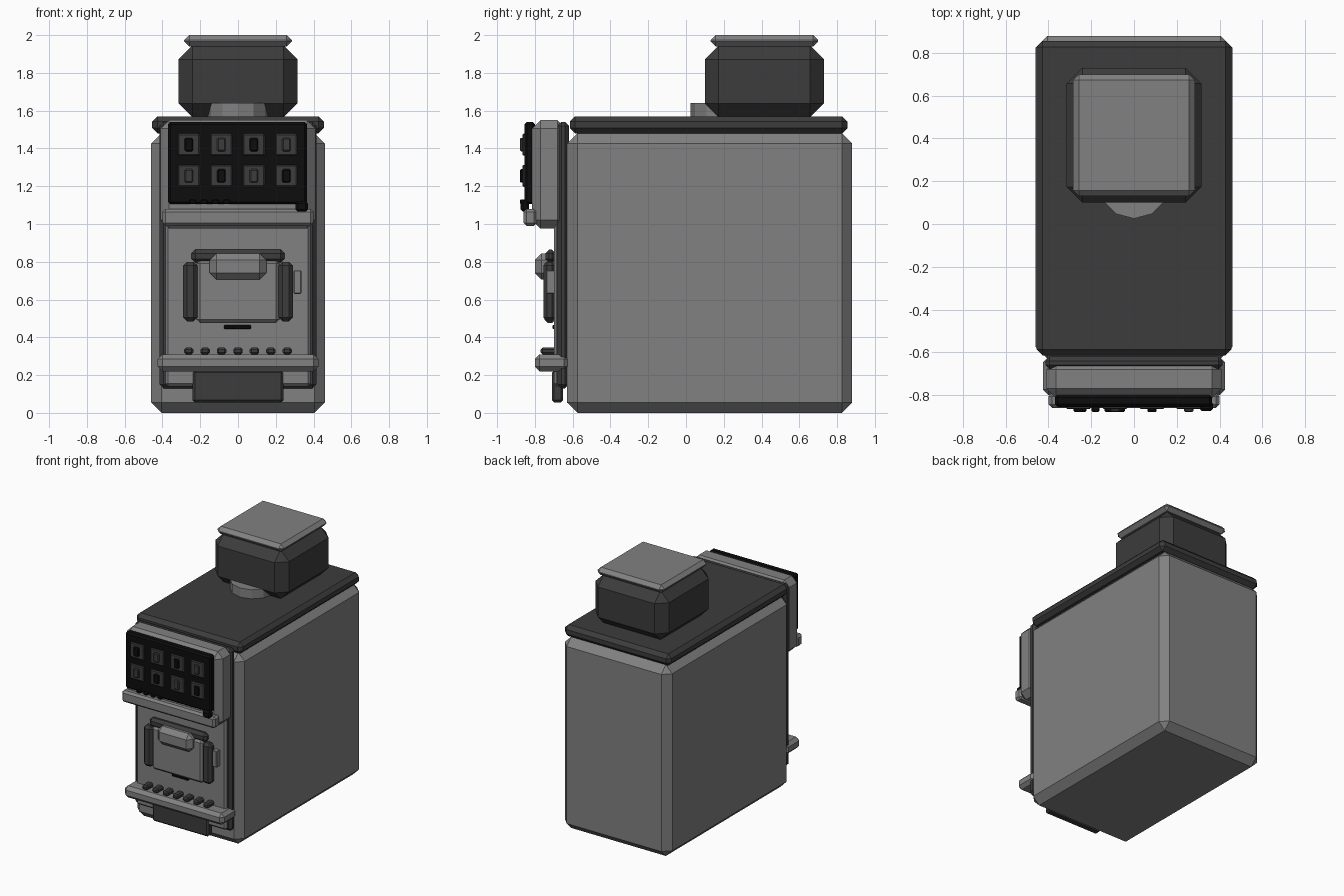
import bpy, bmesh
from mathutils import Vector

if "Cube" in bpy.data.objects:
    bpy.data.objects.remove(bpy.data.objects["Cube"])


def colour(name, v):
    m = bpy.data.materials.new(name)
    m.use_nodes = True
    m.diffuse_color = (v, v, v, 1)
    m.node_tree.nodes["Principled BSDF"].inputs["Base Color"].default_value = (v, v, v, 1)
    return m


GREY = colour("steel grey", 0.22)
DARK = colour("charcoal", 0.045)
BLACK = colour("black", 0.004)


def finish(name, bm, mat):
    mesh = bpy.data.meshes.new(name)
    bm.to_mesh(mesh)
    bm.free()
    mesh.materials.append(mat)
    ob = bpy.data.objects.new(name, mesh)
    bpy.context.collection.objects.link(ob)
    return ob


def box(name, mat, x, y, z, chamfer=0.0):
    """Chamfered block spanning the given (low, high) ranges."""
    bm = bmesh.new()
    bmesh.ops.create_cube(bm, size=1)
    for v in bm.verts:
        v.co = Vector([(a + b) / 2 + c * (b - a) for c, (a, b) in zip(v.co, (x, y, z))])
    if chamfer:
        bmesh.ops.bevel(bm, geom=bm.edges[:], offset=chamfer, segments=1,
                        affect='EDGES', clamp_overlap=True)
    return finish(name, bm, mat)


def wide(half):
    return (-half, half)


# Cabinet and lid
box("cabinet", GREY, wide(0.46), (-0.63, 0.88), (0, 1.48), 0.055)
box("cabinet_lid", DARK, wide(0.455), (-0.615, 0.855), (1.48, 1.57), 0.028)

# Hopper on its round neck
bm = bmesh.new()
bmesh.ops.create_cone(bm, cap_ends=True, segments=12, radius1=0.165, radius2=0.165, depth=0.08)
bmesh.ops.translate(bm, verts=bm.verts[:], vec=(0, 0.19, 1.6))
finish("hopper_neck", bm, GREY)
box("hopper", DARK, wide(0.315), (0.1, 0.73), (1.565, 1.945), 0.073)
box("hopper_cap", GREY, wide(0.285), (0.13, 0.70), (1.94, 2.0), 0.027)

# Front plates
box("front_frame", DARK, wide(0.415), (-0.68, -0.62), (0.13, 1.54), 0.02)
box("front_panel", GREY, wide(0.385), (-0.70, -0.65), (0.14, 1.05), 0.015)
box("kick_plate", DARK, wide(0.24), (-0.71, -0.65), (0.055, 0.225), 0.012)

# Control head
box("control_head", GREY, wide(0.41), (-0.815, -0.635), (0.975, 1.55), 0.045)
box("head_ledge", GREY, wide(0.40), (-0.86, -0.79), (0.99, 1.08), 0.016)
box("control_panel", BLACK, (-0.37, 0.365), (-0.855, -0.80), (1.105, 1.54), 0.012)

# Button grid with alternating key slots
for row, z in enumerate((1.42, 1.255)):
    for col in range(4):
        x = -0.26 + col * 0.172
        box("button", DARK, (x - 0.058, x + 0.058), (-0.866, -0.85),
            (z - 0.058, z + 0.058), 0.006)
        mat = BLACK if (row + col) % 2 == 0 else DARK
        box("button_slot", mat, (x - 0.022, x + 0.022), (-0.88, -0.86),
            (z - 0.035, z + 0.035), 0.006)

# Small pegs and corner knob below the panel
for i in range(4):
    x = -0.24 + i * 0.06
    box("panel_peg", BLACK, (x - 0.018, x + 0.018), (-0.88, -0.84), (1.105, 1.13), 0.006)
box("corner_knob", BLACK, (0.305, 0.37), (-0.875, -0.83), (1.065, 1.12), 0.012)

# Door with side rails, top rail, handle and latch
box("door", GREY, wide(0.22), (-0.75, -0.69), (0.475, 0.81), 0.02)
for side, name in ((-1, "right_rail"), (1, "left_rail")):
    box(name, DARK, sorted((side * 0.215, side * 0.29)), (-0.755, -0.69), (0.485, 0.80), 0.02)
box("top_rail", DARK, wide(0.245), (-0.745, -0.69), (0.795, 0.865), 0.02)
box("door_handle", GREY, wide(0.15), (-0.80, -0.70), (0.705, 0.845), 0.035)
box("door_latch", GREY, (0.295, 0.335), (-0.74, -0.69), (0.63, 0.755), 0.004)
box("coin_slot", BLACK, (-0.075, 0.07), (-0.708, -0.69), (0.445, 0.465), 0.005)

# Tray with a row of studs
box("tray", GREY, wide(0.425), (-0.80, -0.62), (0.22, 0.31), 0.025)
for i in range(7):
    x = (i - 3) * 0.087
    box("tray_stud", DARK, (x - 0.025, x + 0.025), (-0.77, -0.69), (0.31, 0.345), 0.01)
